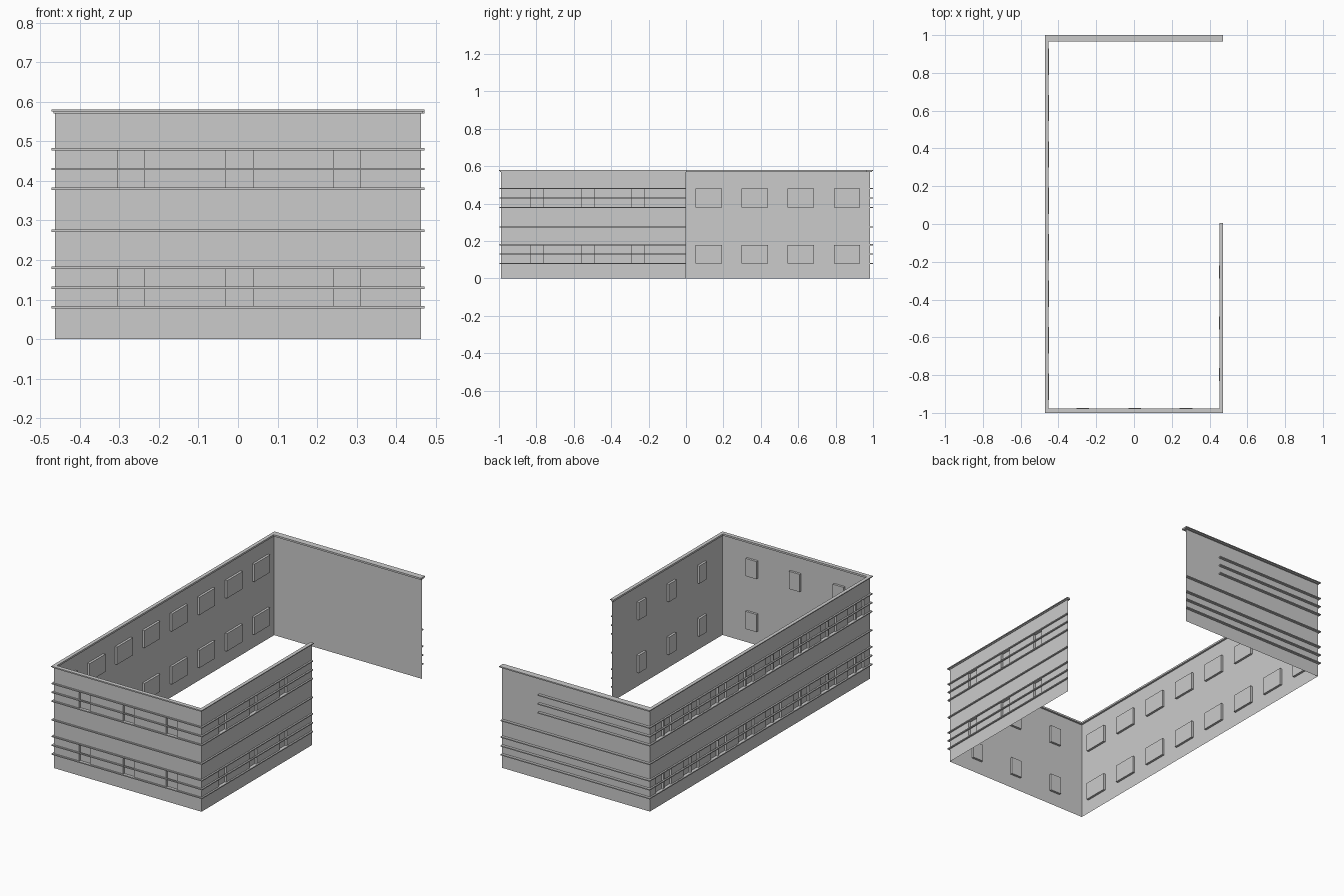
import bpy, bmesh
from mathutils import Vector

if "Cube" in bpy.data.objects:
    bpy.data.objects.remove(bpy.data.objects["Cube"])

X, Y0, Y1, H = 0.463, -0.988, 0.985, 0.575
OUT = 0.009            # how far the bands stick out
DEPTH = 0.013          # window recess depth
ROWS = [(0.08, 0.18), (0.38, 0.48)]
LOW = [0.08, 0.13, 0.18, 0.274]
HIGH = [0.38, 0.43, 0.48]


def make(name, bm):
    me = bpy.data.meshes.new(name)
    bm.to_mesh(me)
    bm.free()
    ob = bpy.data.objects.new(name, me)
    bpy.context.collection.objects.link(ob)
    return ob


def wall(name, start, end, windows=()):
    """Thin wall facing outward, with recessed windows given as (from, to)."""
    a, b = Vector((*start, 0)), Vector((*end, 0))
    d = (b - a).normalized()
    inward = -d.cross(Vector((0, 0, 1)))
    us = sorted([0, (b - a).length] + [u for w in windows for u in w])
    zs = sorted([0, H] + [z for r in ROWS for z in r]) if windows else [0, H]
    bm = bmesh.new()
    niches = []
    for i in range(len(us) - 1):
        for j in range(len(zs) - 1):
            quad = [(us[i], zs[j]), (us[i+1], zs[j]), (us[i+1], zs[j+1]), (us[i], zs[j+1])]
            f = bm.faces.new([bm.verts.new(a + d * u + Vector((0, 0, z))) for u, z in quad])
            if i % 2 and j % 2:
                niches.append(f)
    bmesh.ops.remove_doubles(bm, verts=bm.verts, dist=1e-5)
    niches = [f for f in niches if f.is_valid]
    for f in bmesh.ops.extrude_discrete_faces(bm, faces=niches)["faces"]:
        bmesh.ops.translate(bm, verts=f.verts, vec=inward * DEPTH)
    make(name, bm)


def boxes(name, items):
    """Joined boxes given as (x0, x1, y0, y1, z0, z1)."""
    bm = bmesh.new()
    for x0, x1, y0, y1, z0, z1 in items:
        vs = bmesh.ops.create_cube(bm, size=1)["verts"]
        for v in vs:
            v.co = ((x0 + x1) / 2 + v.co.x * (x1 - x0),
                    (y0 + y1) / 2 + v.co.y * (y1 - y0),
                    (z0 + z1) / 2 + v.co.z * (z1 - z0))
    make(name, bm)


def spans(centres, width, origin, sign=1):
    return sorted(tuple(sorted((sign * (c - width / 2 - origin), sign * (c + width / 2 - origin))))
                  for c in centres)


# walls
left_c = [-0.862 + 0.246 * i for i in range(8)]
wall("front_wall", (-X, Y0), (X, Y0), spans([-0.271, 0.004, 0.275], 0.068, -X))
wall("right_wall", (X, Y0), (X, 0), spans([-0.797, -0.525, -0.255], 0.068, Y0))
wall("back_wall", (X, Y1), (-X, Y1))
wall("left_wall", (-X, Y1), (-X, Y0), spans(left_c, 0.14, Y1, -1))

# mullions in the wide left windows
boxes("left_mullions", [(-X, -X + DEPTH, c - 0.004, c + 0.004, *r) for c in left_c for r in ROWS])

# horizontal bands
t = 0.003
XO, YF, YB = X + OUT, Y0 - OUT, 1.0
allz = LOW + HIGH
boxes("front_bands", [(-XO, XO, YF, Y0, z - t, z + t) for z in allz])
boxes("right_bands", [(X, XO, YF, 0, z - t, z + t) for z in allz])
boxes("left_bands", [(-XO, -X, YF, YB, z - t, z + t) for z in allz])
boxes("back_bands", [(-XO, X if z in LOW else 0.23, Y1, YB, z - t, z + t) for z in allz])

# stepped cornice
XI = 0.452
for nm, s, z0, z1 in (("cornice_lower", 0.005, 0.570, 0.575), ("cornice_upper", 0, 0.575, 0.580)):
    boxes(nm, [
        (-XO + s, XO - s, -1 + s, -0.977, z0, z1),
        (XI, XO - s, -0.977, 0.005, z0, z1),
        (-XO + s, -XI, -0.977, 0.965, z0, z1),
        (-XO + s, XO, 0.965, 1 - s, z0, z1)])
